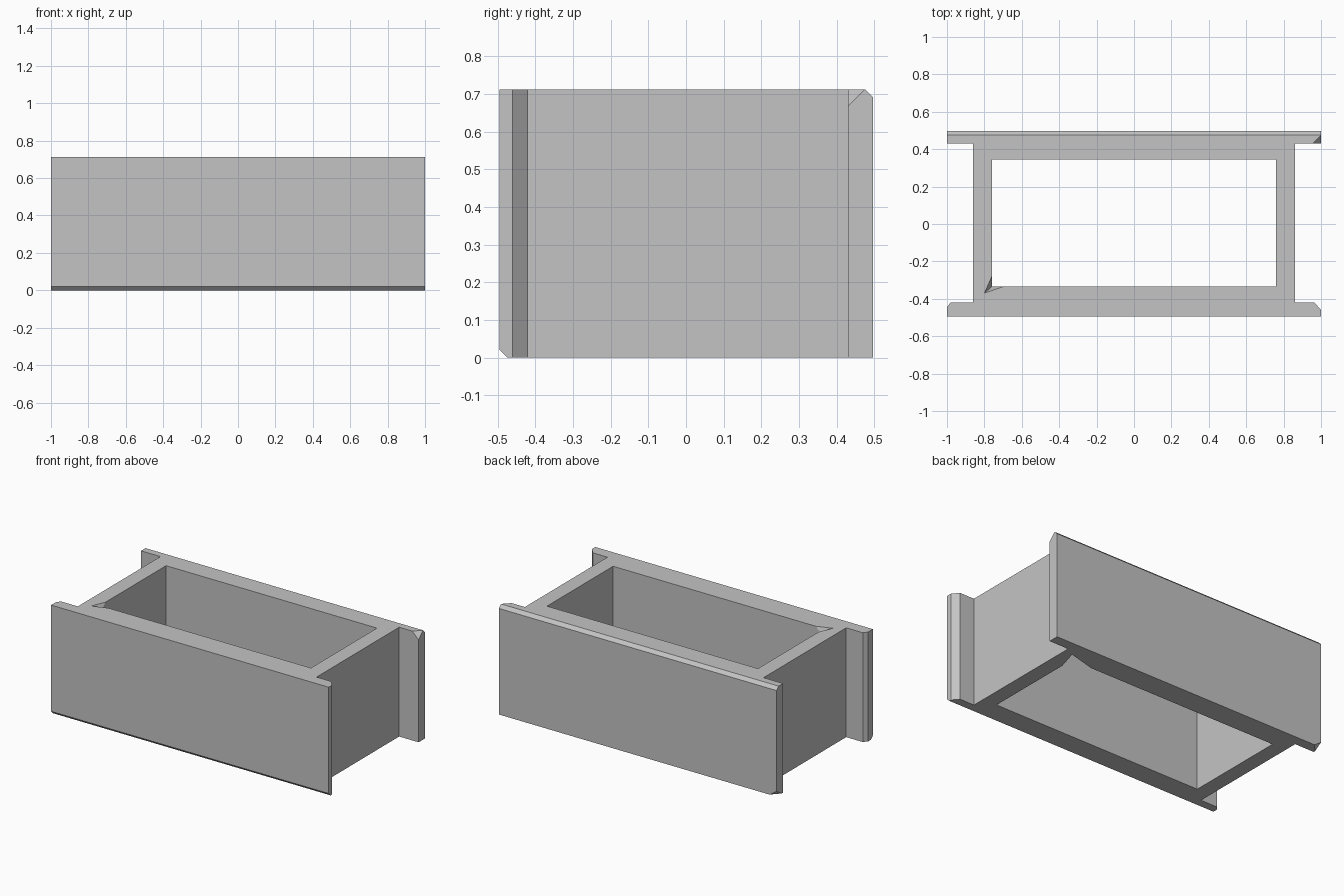
import bpy
import bmesh
from mathutils import Vector

cube = bpy.data.objects.get("Cube")
if cube:
    bpy.data.objects.remove(cube, do_unlink=True)

H = 0.712
FRONT, BACK = -0.495, 0.497

concrete = bpy.data.materials.new("concrete_grey")
concrete.use_nodes = True
concrete.diffuse_color = (0.55, 0.55, 0.55, 1)
concrete.node_tree.nodes["Principled BSDF"].inputs["Base Color"].default_value = (0.55, 0.55, 0.55, 1)


def make_object(name, bm):
    bmesh.ops.recalc_face_normals(bm, faces=bm.faces)
    mesh = bpy.data.meshes.new(name)
    bm.to_mesh(mesh)
    bm.free()
    mesh.materials.append(concrete)
    obj = bpy.data.objects.new(name, mesh)
    bpy.context.collection.objects.link(obj)
    return obj


def hull(name, points):
    bm = bmesh.new()
    for p in points:
        bm.verts.new(p)
    bmesh.ops.convex_hull(bm, input=bm.verts)
    return make_object(name, bm)


def bevel_cut(bm, point, normal):
    """Slice off everything beyond a plane and cap the cut."""
    cut = bmesh.ops.bisect_plane(bm, geom=bm.verts[:] + bm.edges[:] + bm.faces[:],
                                 plane_co=point, plane_no=normal, clear_outer=True)
    edges = [e for e in cut["geom_cut"] if isinstance(e, bmesh.types.BMEdge)]
    bmesh.ops.contextual_create(bm, geom=edges)


def corner_chip(corner, size):
    """Cutter for a flat chip across an outer corner; size is signed along each axis."""
    c = Vector(corner)
    tri = [c + Vector([s if i == k else 0 for k in range(3)]) for i, s in enumerate(size)]
    mid = sum(tri, Vector()) / 3
    return hull("chip_cutter", [mid + (p - mid) * 2 for p in tri] + [c + (c - mid) * 3])


def hole_chip(tip, a, b, deep, lift):
    """Cutter for a broken inner corner, pointed at the tip and sinking to the deep point."""
    t = Vector(tip)
    return hull("notch_cutter", [t, t + Vector((0, 0, lift))]
                + [t + (Vector(p) - t) * 1.6 for p in (a, b, deep)])


# Block body: an H-shaped outline with clipped inner tips on the front flange
outline = [(-1, FRONT), (1, FRONT), (1, -0.46), (0.965, -0.42), (0.86, -0.42),
           (0.86, 0.43), (1, 0.43), (1, BACK), (-1, BACK), (-1, 0.43),
           (-0.86, 0.43), (-0.86, -0.42), (-0.98, -0.42), (-1, -0.445)]
bm = bmesh.new()
base = bm.faces.new([bm.verts.new((x, y, 0)) for x, y in outline])
top = bmesh.ops.extrude_face_region(bm, geom=[base])["geom"]
bmesh.ops.translate(bm, vec=(0, 0, H), verts=[v for v in top if isinstance(v, bmesh.types.BMVert)])
bmesh.ops.recalc_face_normals(bm, faces=bm.faces)

# Beveled front bottom edge and back top edge
bevel_cut(bm, (0, FRONT, 0.02), (0, -1, -1))
bevel_cut(bm, (0, BACK, H - 0.021), (0, 1, 1))
block = make_object("hollow_block", bm)

# Rectangular core opening, broken hole corners and chipped outer corners
cutters = [
    hull("core_cutter", [(x, y, z) for x in (-0.76, 0.76) for y in (-0.335, 0.345)
                         for z in (-0.2, H + 0.2)]),
    hole_chip((-0.8, -0.37, H), (-0.76, -0.28, H), (-0.7, -0.335, H), (-0.76, -0.335, H - 0.06), 0.1),
    hole_chip((0.8, 0.395, 0), (0.76, 0.26, 0), (0.615, 0.345, 0), (0.76, 0.345, 0.07), -0.1),
    corner_chip((1, 0.43, H), (-0.045, 0.045, -0.045)),
    corner_chip((-1, BACK, 0), (0.05, -0.055, 0.035)),
]
bpy.context.view_layer.objects.active = block
for cutter in cutters:
    cutter.hide_render = True
    mod = block.modifiers.new("cut", "BOOLEAN")
    mod.operation = "DIFFERENCE"
    mod.solver = "EXACT"
    mod.object = cutter
    bpy.ops.object.modifier_apply(modifier=mod.name)
    bpy.data.objects.remove(cutter, do_unlink=True)
